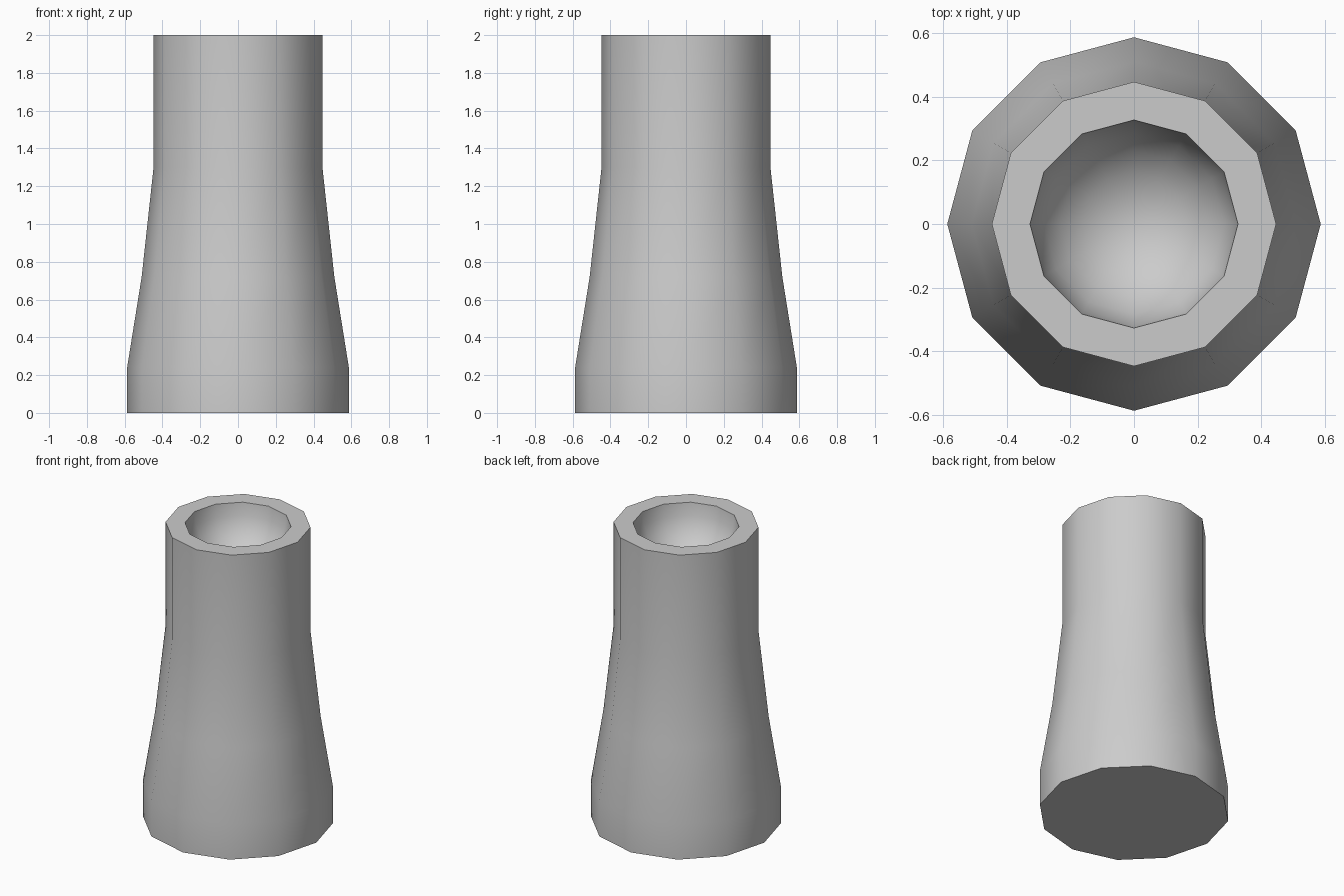
import bpy, bmesh, math

if "Cube" in bpy.data.objects:
    bpy.data.objects.remove(bpy.data.objects["Cube"])

SIDES = 12

def lathe(name, profile):
    """Revolve (radius, height) points; zero radius makes a pole."""
    bm = bmesh.new()
    rings = []
    for r, z in profile:
        if r < 1e-5:
            rings.append([bm.verts.new((0, 0, z))] * SIDES)
        else:
            rings.append([bm.verts.new((r * math.cos(math.tau * i / SIDES),
                                        r * math.sin(math.tau * i / SIDES), z))
                          for i in range(SIDES)])
    bm.faces.new(list(reversed(rings[0])))  # flat base
    for a, b in zip(rings, rings[1:]):
        for i in range(SIDES):
            j = (i + 1) % SIDES
            quad = list(dict.fromkeys((a[i], a[j], b[j], b[i])))
            bm.faces.new(quad)
    bmesh.ops.recalc_face_normals(bm, faces=bm.faces)
    mesh = bpy.data.meshes.new(name)
    bm.to_mesh(mesh)
    bm.free()
    obj = bpy.data.objects.new(name, mesh)
    bpy.context.collection.objects.link(obj)
    return obj

# Flared outer wall
outer = [(0.587, 0), (0.587, 0.24), (0.51, 0.72), (0.447, 1.3), (0.447, 2)]
# Rounded bowl sunk into the top
R = 0.327
bowl = [(R * math.cos(math.pi / 2 * k / 6), 2 - R * math.sin(math.pi / 2 * k / 6))
        for k in range(7)]

pedestal = lathe("flared_pedestal", outer + bowl)
bpy.context.view_layer.objects.active = pedestal
pedestal.select_set(True)
bpy.ops.object.shade_smooth_by_angle(angle=math.radians(35))
